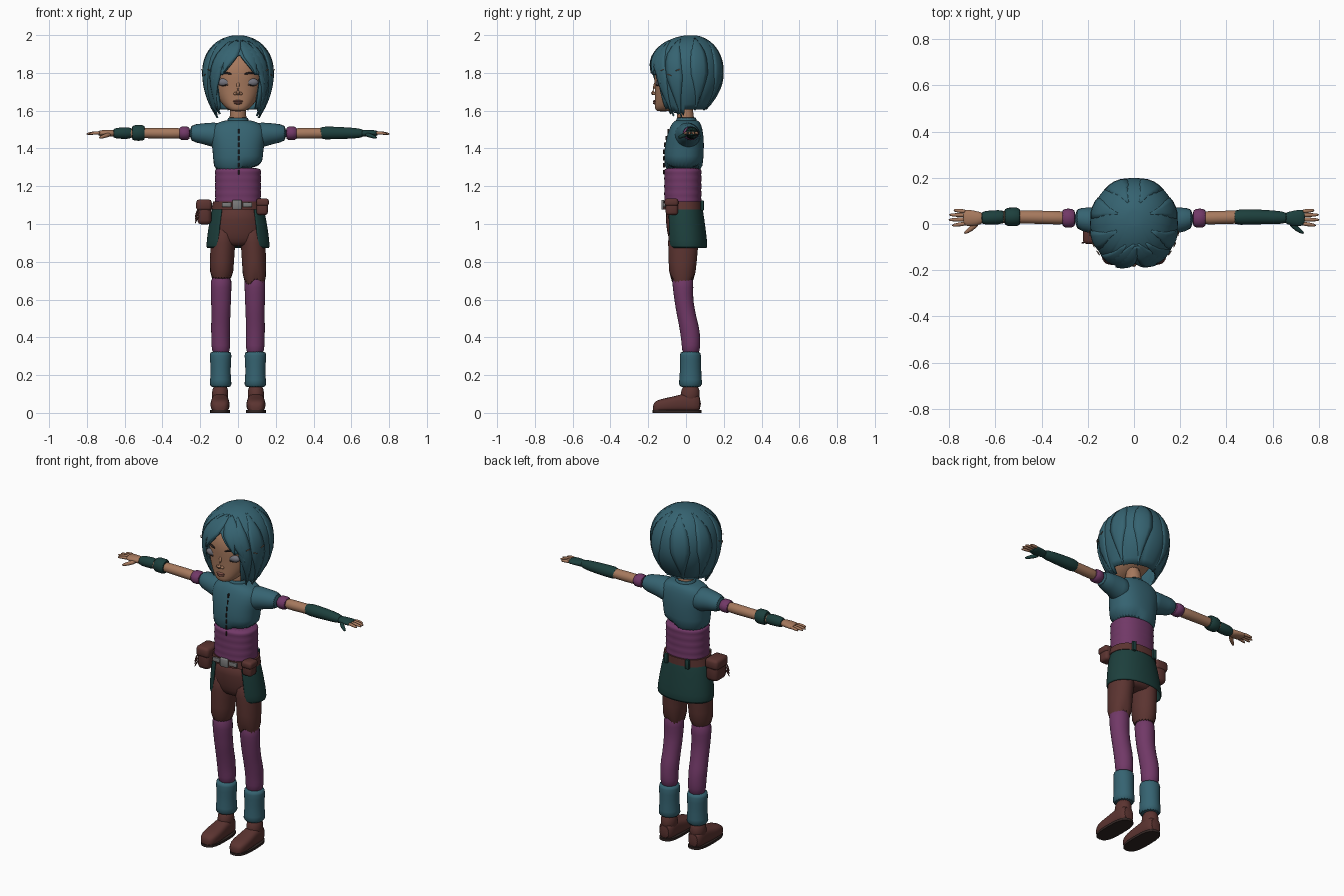
import bpy, bmesh, math
from math import sin, cos, pi, radians
from mathutils import Matrix, Vector

if "Cube" in bpy.data.objects:
    bpy.data.objects.remove(bpy.data.objects["Cube"], do_unlink=True)


def material(name, r, g, b):
    m = bpy.data.materials.new(name)
    m.use_nodes = True
    m.diffuse_color = (r, g, b, 1)
    m.node_tree.nodes["Principled BSDF"].inputs["Base Color"].default_value = (r, g, b, 1)
    return m


TEAL = material("teal", .036, .125, .165)
SKIN = material("skin", .38, .19, .11)
PURPLE = material("plum", .165, .04, .135)
GREEN = material("dark green", .012, .05, .046)
BROWN = material("leather brown", .105, .034, .03)
GREY = material("buckle grey", .2, .2, .2)
LID = material("eyelid grey", .17, .17, .2)
DARK = material("dark brown", .03, .018, .016)
LIP = material("lip", .26, .1, .075)
BRONZE = material("bronze", .2, .12, .08)


def finish(name, bm, mat, subsurf=0, thick=0, angle=50):
    bmesh.ops.recalc_face_normals(bm, faces=bm.faces)
    me = bpy.data.meshes.new(name)
    bm.to_mesh(me)
    bm.free()
    me.materials.append(mat)
    ob = bpy.data.objects.new(name, me)
    bpy.context.collection.objects.link(ob)
    if thick:
        ob.modifiers.new("thickness", "SOLIDIFY").thickness = thick
    if subsurf:
        mod = ob.modifiers.new("smooth", "SUBSURF")
        mod.levels = mod.render_levels = subsurf
    bpy.ops.object.select_all(action="DESELECT")
    ob.select_set(True)
    bpy.context.view_layer.objects.active = ob
    bpy.ops.object.shade_smooth_by_angle(angle=radians(angle))
    return ob


def grid(bm, rows, closed):
    vs = [[bm.verts.new(p) for p in row] for row in rows]
    n = len(rows[0])
    for a, b in zip(vs, vs[1:]):
        for i in range(n if closed else n - 1):
            j = (i + 1) % n
            bm.faces.new((a[i], a[j], b[j], b[i]))
    return vs


def loft(name, rings, mat, axis="z", side=1, sides=20, power=2, arc=None,
         warp=None, caps=True, subsurf=1, thick=0):
    """Rings are (position on axis, centre 1, centre 2, radius 1, radius 2)."""
    a0, a1 = arc or (0, 2 * pi)
    rows = []
    for t, c1, c2, r1, r2 in rings:
        row = []
        for i in range(sides if not arc else sides + 1):
            a = a0 + (a1 - a0) * i / sides
            u, v = (math.copysign(abs(f) ** (2 / power), f) for f in (cos(a), sin(a)))
            u, v = c1 + r1 * u, c2 + r2 * v
            p = {"x": (t, u, v), "y": (u, t, v), "z": (u, v, t)}[axis]
            p = Vector((p[0] * side, p[1], p[2]))
            row.append(warp(p) if warp else p)
        rows.append(row)
    bm = bmesh.new()
    vs = grid(bm, rows, not arc)
    if caps and not arc:
        bm.faces.new(vs[0])
        bm.faces.new(vs[-1])
    return finish(name, bm, mat, subsurf, thick)


def body(rings):
    """Turn (z, half width, front y, back y) into loft rings."""
    return [(z, 0, (f + b) / 2, w, (b - f) / 2) for z, w, f, b in rings]


def ball(name, loc, size, mat):
    bm = bmesh.new()
    bmesh.ops.create_uvsphere(bm, u_segments=20, v_segments=12, radius=1,
                              matrix=Matrix.LocRotScale(Vector(loc), None, Vector(size)))
    return finish(name, bm, mat, angle=80)


def box(name, loc, size, mat, bevel=.006):
    bm = bmesh.new()
    bmesh.ops.create_cube(bm, size=1, matrix=Matrix.LocRotScale(Vector(loc), None, Vector(size)))
    bmesh.ops.bevel(bm, geom=bm.edges[:], offset=bevel, segments=2, affect="EDGES", profile=.5)
    return finish(name, bm, mat)


def tube(name, points, radii, mat, sides=8):
    """Tapered round tube along a short path."""
    bm = bmesh.new()
    pts = [Vector(p) for p in points]
    rows = []
    for i, (p, r) in enumerate(zip(pts, radii)):
        d = pts[min(i + 1, len(pts) - 1)] - pts[max(i - 1, 0)]
        q = d.to_track_quat("Z", "Y")
        rows.append([p + q @ Vector((r * cos(2 * pi * k / sides), r * sin(2 * pi * k / sides), 0))
                     for k in range(sides)])
    vs = grid(bm, rows, True)
    bm.faces.new(vs[0])
    bm.faces.new(vs[-1])
    return finish(name, bm, mat, 1)


# Head, neck and face
loft("head", body([(1.595, .03, -.155, -.09), (1.61, .06, -.165, -.04), (1.64, .09, -.165, .02),
                   (1.69, .12, -.165, .08), (1.74, .131, -.166, .12), (1.8, .135, -.172, .14),
                   (1.87, .128, -.16, .14), (1.94, .08, -.09, .09)]), SKIN, sides=28, power=2.3)
loft("neck", [(1.5, 0, .005, .055, .05), (1.56, 0, -.003, .043, .044), (1.66, 0, -.01, .042, .044)], SKIN)
tube("nose", [(0, -.155, 1.76), (0, -.17, 1.72), (0, -.181, 1.695), (0, -.165, 1.683)],
     [.008, .012, .017, .008], SKIN)
ball("upper_lip", (0, -.163, 1.65), (.027, .012, .006), LIP)
ball("lower_lip", (0, -.163, 1.64), (.021, .013, .007), LIP)
for s, tag in ((1, "left"), (-1, "right")):
    ball(tag + "_eyelid", (s * .07, -.139, 1.75), (.038, .02, .022), LID)
    ball(tag + "_nostril", (s * .014, -.168, 1.69), (.01, .01, .008), SKIN)
    tube(tag + "_lashes", [(s * .034, -.154, 1.742), (s * .07, -.158, 1.73), (s * .105, -.137, 1.742)],
         [.002, .004, .003], DARK)
    tube(tag + "_brow", [(s * .03, -.172, 1.793), (s * .07, -.16, 1.803), (s * .11, -.13, 1.795)],
         [.005, .007, .003], DARK)


# Bobbed hair: a shell from crown to a hem that varies around the head
def hair_point(d, z, swell=1):
    """d is the angle from the front in degrees, positive to the model's left."""
    a = radians(d - 90)
    back = max(0, sin(a))
    if z > 1.8:
        s = max(.02, 1 - ((z - 1.8) / .2) ** 2.2) ** .5
    else:
        s = 1 - ((1.8 - z) / .2) ** 2 * (.28 + .2 * back)
    s *= swell
    return Vector((.19 * s * cos(a), .2 * s * sin(a) + .03 * max(0, 1 - s) * (z > 1.8), z))


def hem(d):
    m = abs(d)
    if m < 40:
        return max(1.79, 1.9 - .004 * abs(d - 2))
    if m < 85:
        return 1.615 - .04 * (m - 40) / 45 + .008 * sin(radians(d * 24))
    return 1.605


rows = []
for k in range(21):
    t = k / 20
    row = []
    for i in range(120):
        d = -180 + i * 3
        z = 1.998 - (1.998 - hem(d)) * t ** 1.5
        row.append(hair_point(d, z, 1 - .025 * t * (1 - abs(sin(radians(d * 4.5)))) ** 3))
    rows.append(row)
bm = bmesh.new()
vs = grid(bm, rows, True)
bm.faces.new(vs[0])
finish("hair", bm, TEAL, thick=.012)


def lock(name, d0, d1, z0, z1, width):
    rows = []
    for k in range(11):
        t = k / 10
        d, z = d0 + (d1 - d0) * t ** .8, z0 + (z1 - z0) * t ** 1.4
        w = width * max(.05, min(1, (.2 + t * 2.5)) * min(1, (1 - t) * 2.5))
        rows.append([hair_point(d + w * e, z, 1.005 + .022 * (1 - e * e)) for e in (-1, -.5, 0, .5, 1)])
    bm = bmesh.new()
    grid(bm, rows, False)
    finish(name, bm, TEAL, thick=.01)


LOCKS = [(5, -24, 1.97, 1.8, 13), (0, -44, 1.975, 1.76, 14), (-20, -52, 1.97, 1.58, 11),
         (8, 30, 1.97, 1.79, 12), (10, 48, 1.975, 1.74, 12), (30, 58, 1.97, 1.57, 11),
         (60, 78, 1.98, 1.56, 13), (-60, -76, 1.98, 1.56, 13), (110, 112, 1.985, 1.6, 14),
         (-110, -112, 1.985, 1.6, 14), (160, 150, 1.985, 1.6, 16), (-160, -150, 1.985, 1.6, 16)]
for i, spec in enumerate(LOCKS):
    lock("hair_lock_%d" % (i + 1), *spec)
for s, tag in ((1, "left"), (-1, "right")):
    for i, (d, z) in enumerate(((48, 1.81), (60, 1.795), (74, 1.81))):
        tube("%s_hair_pin_%d" % (tag, i + 1), [hair_point(s * d, z, 1.035),
             hair_point(s * (d + 9), z + .012 * (-1) ** i, 1.035)], [.004, .003], BRONZE, 6)


# Cropped shirt with a stepped hem, and its front fastening
def shirt_hem(p):
    if p.z < 1.3:
        p.z += .03 if p.x > .01 else -.02
    return p


loft("shirt", body([(1.27, .13, -.116, .088), (1.36, .132, -.117, .093), (1.42, .138, -.112, .096),
                    (1.48, .152, -.098, .092), (1.525, .135, -.08, .082), (1.545, .085, -.062, .068),
                    (1.55, .055, -.05, .054)]), TEAL, sides=32, power=2.3, warp=shirt_hem)
loft("collar", [(1.535, 0, .002, .062, .058), (1.565, 0, .002, .053, .052)], TEAL, caps=False, thick=.008)
for i in range(7):
    z = 1.275 + i * .036
    y = -.1165 if z < 1.4 else -.1165 + (z - 1.4) * .24
    box("fastening_%d" % (i + 1), (.004, y, z), (.006, .008, .024), DARK, .001)
loft("sash", body([(1.1 + i * .02, .119 + .006 * (i % 2), -.113 - .005 * (i % 2), .079 + .006 * (i % 2))
                   for i in range(11)]), PURPLE, sides=28, power=2.3)

# Arms with sleeves, bands and hands
for s, tag in ((1, "left"), (-1, "right")):
    gloved = s > 0
    hand = GREEN if gloved else SKIN
    loft(tag + "_sleeve", [(.07, .005, 1.462, .08, .075), (.13, .008, 1.472, .066, .067),
                           (.19, .016, 1.479, .055, .054), (.262, .024, 1.481, .049, .045)], TEAL, "x", s)
    loft(tag + "_arm_band", [(.25, .025, 1.48, .04, .037), (.285, .025, 1.48, .043, .037),
                             (.316, .026, 1.48, .04, .036)], PURPLE, "x", s)
    loft(tag + "_arm", [(.28, .026, 1.48, .031, .03), (.36, .028, 1.48, .029, .029), (.45, .03, 1.481, .029, .028),
                        (.55, .031, 1.481, .027, .026), (.67, .027, 1.48, .021, .019)], SKIN, "x", s)
    loft(tag + "_palm", [(.645, .026, 1.48, .022, .02), (.685, .024, 1.481, .033, .018),
                         (.725, .027, 1.481, .037, .016), (.742, .029, 1.48, .032, .012)], hand, "x", s)
    for i, (y0, y1, tip) in enumerate(((.002, -.007, .79), (.02, .018, .805), (.038, .04, .803), (.054, .06, .783))):
        mid = (.735 + tip) / 2
        tube("%s_finger_%d" % (tag, i + 1), [(s * .725, y0, 1.482), (s * mid, (y0 + y1) / 2, 1.482),
             (s * tip, y1, 1.476)], [.011, .009, .006], SKIN)
    tube(tag + "_thumb", [(s * .675, .008, 1.476), (s * .705, -.022, 1.466), (s * .738, -.042, 1.455)],
         [.014, .012, .007], hand)
loft("left_long_glove", [(.418, .029, 1.482, .036, .036), (.5, .031, 1.482, .034, .034),
                         (.6, .03, 1.481, .03, .03), (.675, .026, 1.48, .026, .023)], GREEN, "x")
loft("right_wrist_wrap", [(.55, .031, 1.482, .034, .034), (.62, .028, 1.481, .03, .03),
                          (.668, .026, 1.48, .031, .028)], GREEN, "x", -1)
loft("right_bracer", [(.487, .031, 1.482, .044, .046), (.525, .031, 1.482, .039, .04),
                      (.568, .031, 1.482, .043, .046)], GREEN, "x", -1)

# Belt, buckle and pouches
loft("belt", body([(1.078, .14, -.12, .09), (1.12, .132, -.12, .09)]), BROWN, sides=32, power=2.2, subsurf=0)
box("buckle", (-.005, -.123, 1.102), (.05, .016, .052), GREY)
for x in (-.06, .05):
    box("belt_plate", (x, -.116, 1.102), (.05, .014, .024), GREY, .003)
box("left_pouch", (.128, -.075, 1.09), (.06, .065, .085), BROWN, .014)
box("left_pouch_flap", (.13, -.077, 1.115), (.066, .072, .04), BROWN, .012)
box("right_pouch", (-.178, -.03, 1.06), (.075, .105, .125), BROWN, .022)
box("right_pouch_flap", (-.18, -.03, 1.1), (.083, .113, .06), BROWN, .016)
for i in range(3):
    tube("pouch_tassel_%d" % (i + 1), [(-.2, -.07, 1.09 - .02 * i), (-.218, -.08, 1.07 - .02 * i),
         (-.228, -.084, 1.03 - .015 * i)], [.006, .006, .002], BROWN, 6)
for x in (-.07, .07):
    box("back_belt_loop", (x, .086, 1.098), (.022, .016, .055), GREEN, .003)

# Open-fronted skirt
loft("skirt", body([(1.105, .13, -.113, .085), (1.04, .147, -.117, .095), (.96, .16, -.115, .106),
                    (.87, .171, -.112, .116)]), GREEN, sides=40, power=2.1,
     arc=(radians(-52), radians(232)), thick=.012)


# Shorts with one ragged knee, leggings, leg warmers and boots
def ragged(p):
    if p.x > 0 and p.z < .7:
        p.z += .035 * cos((p.x - .1) * 60) - .02
    return p


loft("shorts_hips", body([(1.1, .124, -.11, .08), (1.02, .138, -.108, .085), (.95, .145, -.1, .083),
                          (.9, .13, -.085, .07), (.88, .1, -.06, .045)]), BROWN, sides=28)
for s, tag in ((1, "left"), (-1, "right")):
    loft(tag + "_shorts_leg", [(1.0, .075, -.012, .066, .085), (.9, .08, -.014, .067, .082), (.8, .085, -.018, .064, .075),
                               (.69, .088, -.02, .063, .07)], BROWN, side=s, warp=ragged)
    loft(tag + "_legging", [(.74, .088, -.018, .056, .06), (.66, .09, -.016, .056, .055), (.6, .09, -.012, .053, .05),
                            (.55, .09, -.004, .052, .051), (.5, .091, .006, .05, .051), (.45, .092, .018, .052, .053),
                            (.4, .092, .024, .049, .052), (.36, .091, .027, .051, .05), (.3, .09, .025, .045, .045)],
         PURPLE, side=s)
    loft(tag + "_leg_warmer", [(.326, .092, .022, .053, .05), (.315, .092, .024, .06, .058), (.24, .092, .024, .053, .056),
                               (.17, .092, .024, .055, .06), (.13, .092, .023, .065, .067)], TEAL, side=s)
    loft(tag + "_boot_ankle", [(.15, .094, .025, .042, .047), (.1, .095, .022, .043, .05),
                               (.05, .095, .02, .047, .056)], BROWN, side=s)
    loft(tag + "_boot", [(y, .095, h / 2 + .004, r, h / 2) for y, r, h in
                         ((-.176, .024, .04), (-.16, .043, .062), (-.115, .052, .074), (-.06, .05, .084),
                          (-.01, .045, .1), (.04, .046, .1), (.08, .034, .09))], BROWN, "y", s, power=2.8)
    loft(tag + "_sole", [(z, .095, -.048, .053, .13) for z in (0, .014)], DARK, side=s, power=2.8, subsurf=0)
